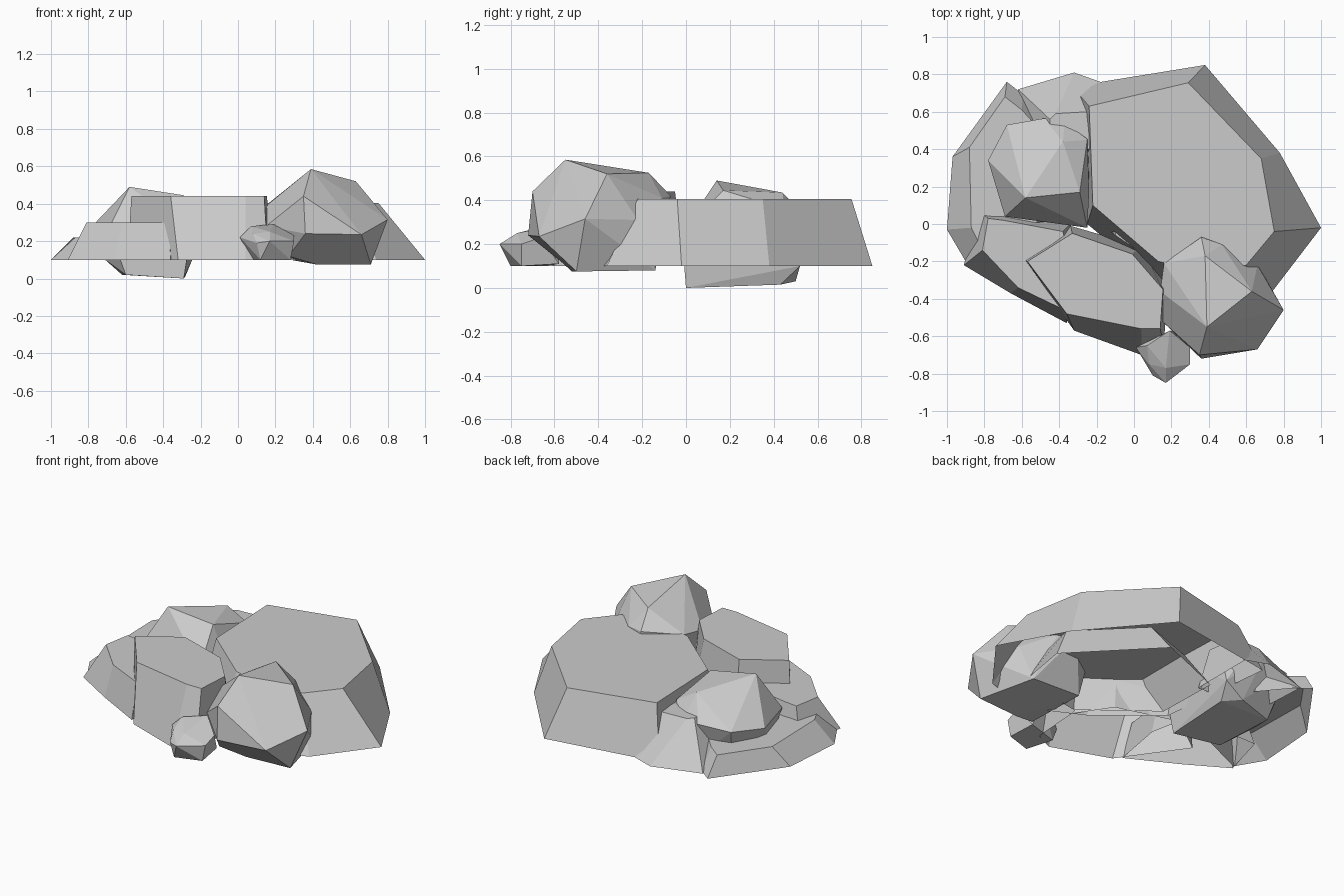
import bpy, bmesh


def finish(bm, name):
    bmesh.ops.recalc_face_normals(bm, faces=bm.faces[:])
    mesh = bpy.data.meshes.new(name)
    bm.to_mesh(mesh)
    bm.free()
    obj = bpy.data.objects.new(name, mesh)
    bpy.context.collection.objects.link(obj)
    return obj


def boulder(name, points):
    """Faceted closed rock: hull around its corner points."""
    bm = bmesh.new()
    for p in points:
        bm.verts.new(p)
    bmesh.ops.convex_hull(bm, input=bm.verts[:])
    loose = [v for v in bm.verts if not v.link_faces]
    bmesh.ops.delete(bm, geom=loose, context='VERTS')
    bmesh.ops.dissolve_limit(bm, angle_limit=0.12, verts=bm.verts[:], edges=bm.edges[:])
    finish(bm, name)


def slab(name, height, foot, top, base=0.10):
    """Tapered flat-topped stone, open underneath."""
    bm = bmesh.new()
    low = [bm.verts.new((x, y, base)) for x, y in foot]
    high = [bm.verts.new((x, y, height)) for x, y in top]
    n = len(low)
    for i in range(n):
        j = (i + 1) % n
        bm.faces.new((low[i], low[j], high[j], high[i]))
    cap = bm.faces.new(high)
    cap.normal_update()
    if cap.normal.z < 0:
        bmesh.ops.reverse_faces(bm, faces=bm.faces[:])
    finish(bm, name)


# Large flat stone
slab("large_slab", 0.405,
     [(-0.33, 0.735), (0.38, 0.85), (0.78, 0.38), (1.0, -0.02),
      (0.74, -0.36), (0.42, -0.45), (0.10, -0.29), (-0.25, 0.0)],
     [(-0.24, 0.63), (0.29, 0.755), (0.68, 0.35), (0.75, -0.04),
      (0.60, -0.22), (0.35, -0.25), (0.13, -0.20), (-0.22, 0.10)])

# Lower stone hidden beneath the large one, seen only from below
slab("inner_slab", 0.30,
     [(0.68, 0.135), (0.23, 0.60), (-0.21, 0.42), (-0.20, 0.02),
      (0.20, -0.29), (0.62, -0.22)],
     [(0.58, 0.10), (0.24, 0.44), (-0.10, 0.32), (-0.10, -0.06),
      (0.20, -0.27), (0.52, -0.15)])

# Front stone
slab("front_slab", 0.44,
     [(-0.59, -0.19), (-0.34, -0.01), (0.04, -0.12), (0.18, -0.33),
      (0.16, -0.64), (0.04, -0.70), (-0.32, -0.57)],
     [(-0.57, -0.20), (-0.33, -0.05), (-0.01, -0.16), (0.155, -0.35),
      (0.14, -0.56), (0.04, -0.56), (-0.36, -0.48)])

# Front left stone
slab("front_left_slab", 0.30,
     [(-0.91, -0.22), (-0.83, 0.07), (-0.70, 0.07), (-0.34, 0.0),
      (-0.30, -0.20), (-0.36, -0.53), (-0.66, -0.37)],
     [(-0.81, -0.14), (-0.78, 0.03), (-0.70, 0.02), (-0.38, -0.04),
      (-0.34, -0.20), (-0.37, -0.46), (-0.62, -0.34)])

# Low left stone
slab("left_slab", 0.22,
     [(-1.0, -0.03), (-0.97, 0.36), (-0.68, 0.76), (-0.59, 0.69),
      (-0.45, 0.52), (-0.45, 0.0), (-0.90, -0.20)],
     [(-0.87, -0.02), (-0.88, 0.41), (-0.69, 0.68), (-0.60, 0.61),
      (-0.50, 0.50), (-0.50, 0.02), (-0.82, -0.12)])

# Back stone between the left and large slabs
slab("back_slab", 0.34,
     [(-0.62, 0.72), (-0.32, 0.81), (-0.18, 0.76), (-0.18, 0.35), (-0.60, 0.35)],
     [(-0.45, 0.56), (-0.42, 0.59), (-0.25, 0.60), (-0.22, 0.40), (-0.45, 0.40)])

# Tall boulder at front right
boulder("right_boulder", [
    (0.39, -0.55, 0.585), (0.63, -0.36, 0.52), (0.38, -0.17, 0.525),
    (0.16, -0.21, 0.40), (0.14, -0.36, 0.38), (0.15, -0.52, 0.28),
    (0.35, -0.70, 0.44), (0.36, -0.72, 0.24), (0.66, -0.67, 0.235),
    (0.80, -0.46, 0.315), (0.66, -0.22, 0.31), (0.71, -0.50, 0.075),
    (0.42, -0.52, 0.075), (0.36, -0.07, 0.42), (0.47, -0.11, 0.41),
    (0.62, -0.14, 0.08), (0.28, -0.15, 0.10), (0.27, -0.57, 0.12)])

# Boulder resting at the left
boulder("left_boulder", [
    (-0.58, 0.14, 0.49), (-0.38, 0.44, 0.435), (-0.29, 0.17, 0.445),
    (-0.68, 0.53, 0.30), (-0.48, 0.565, 0.31), (-0.37, 0.55, 0.31),
    (-0.25, 0.45, 0.36), (-0.24, 0.17, 0.33), (-0.78, 0.34, 0.28),
    (-0.69, 0.04, 0.27), (-0.25, -0.02, 0.25), (-0.71, 0.20, 0.10),
    (-0.62, 0.43, 0.02), (-0.60, 0.04, 0.02), (-0.29, 0.0, 0.0),
    (-0.28, 0.43, 0.015), (-0.38, 0.50, 0.03), (-0.245, 0.52, 0.10)])

# Small pebble at the front
boulder("pebble", [
    (0.01, -0.66, 0.22), (0.07, -0.65, 0.28), (0.19, -0.57, 0.29),
    (0.30, -0.66, 0.23), (0.17, -0.77, 0.25), (0.30, -0.75, 0.20),
    (0.17, -0.85, 0.20), (0.10, -0.81, 0.19), (0.08, -0.75, 0.24),
    (0.12, -0.80, 0.10), (0.28, -0.75, 0.10), (0.07, -0.63, 0.10),
    (0.26, -0.58, 0.11)])
